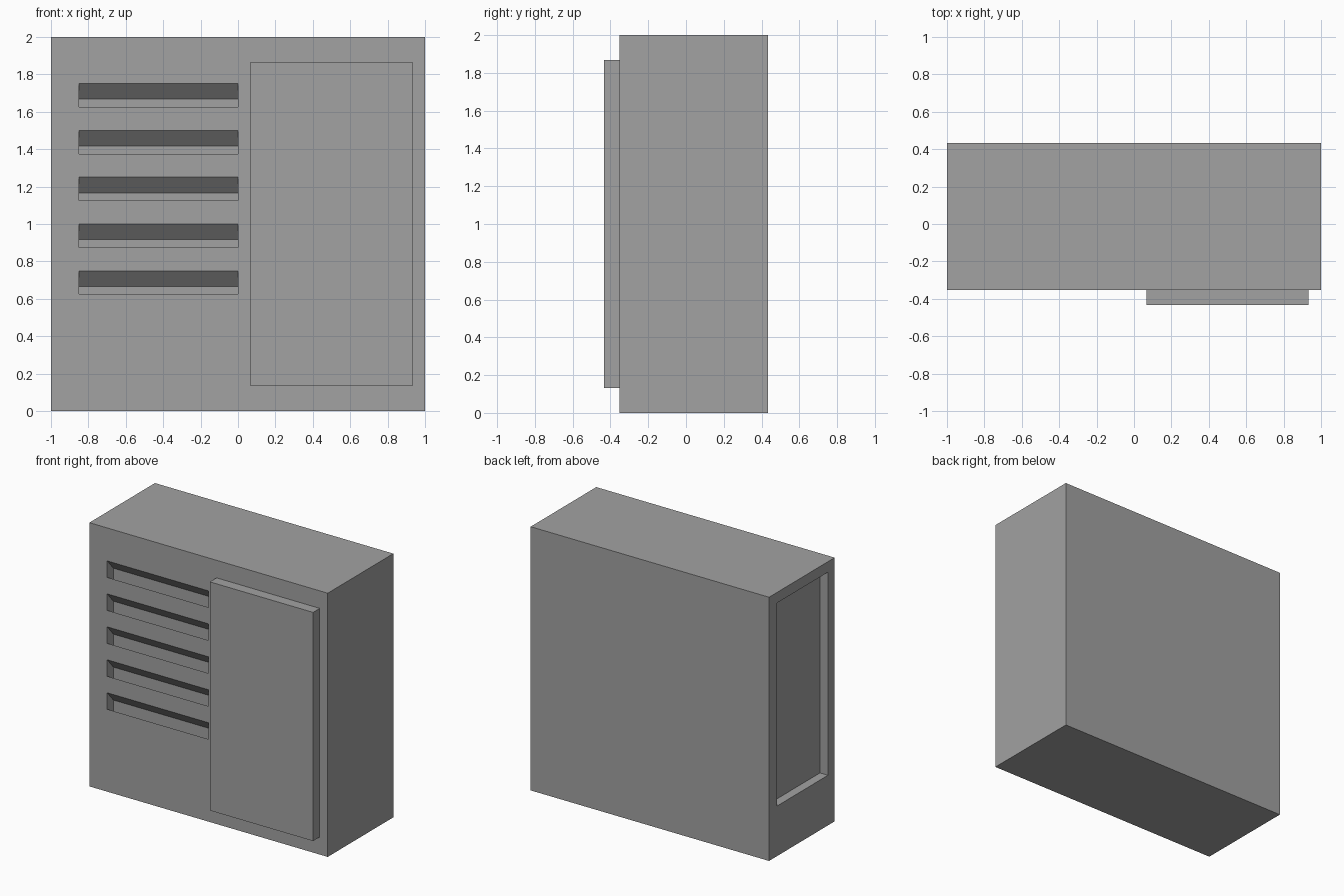
import bpy
import bmesh
from mathutils import Vector

old = bpy.data.objects.get("Cube")
if old:
    bpy.data.objects.remove(old, do_unlink=True)

# One flat material
grey = bpy.data.materials.new("plain_grey")
grey.use_nodes = True
colour = (0.36, 0.36, 0.36, 1)
grey.diffuse_color = colour
grey.node_tree.nodes["Principled BSDF"].inputs["Base Color"].default_value = colour

FRONT, BACK = -0.353, 0.433


def prism(name, x0, x1, profile):
    """Extrude a (y, z) profile along x."""
    bm = bmesh.new()
    face = bm.faces.new([bm.verts.new((x0, y, z)) for y, z in profile])
    ext = bmesh.ops.extrude_face_region(bm, geom=[face])
    moved = [g for g in ext["geom"] if isinstance(g, bmesh.types.BMVert)]
    bmesh.ops.translate(bm, verts=moved, vec=Vector((x1 - x0, 0, 0)))
    bmesh.ops.recalc_face_normals(bm, faces=bm.faces)
    mesh = bpy.data.meshes.new(name)
    bm.to_mesh(mesh)
    bm.free()
    mesh.materials.append(grey)
    obj = bpy.data.objects.new(name, mesh)
    bpy.context.collection.objects.link(obj)
    return obj


def box(name, x0, x1, y0, y1, z0, z1):
    return prism(name, x0, x1, [(y0, z0), (y1, z0), (y1, z1), (y0, z1)])


# Cabinet body and raised door panel
body = box("cabinet_body", -1, 1, FRONT, BACK, 0, 2)
box("door_panel", 0.067, 0.933, -0.433, FRONT, 0.133, 1.867)

# Shallow recess in the right side
cutters = [box("side_recess_cutter", -1.1, -0.933, -0.273, 0.335, 0.38, 1.92)]

# Five louvre slots sloping down into the body
depth, drop, height = 0.073, 0.083, 0.125
for i in range(5):
    top = 1.75 - 0.25 * i
    cutters.append(prism("louvre_cutter", -0.85, 0, [
        (FRONT - depth, top + drop),
        (FRONT + depth, top - drop),
        (FRONT + depth, top - drop - height),
        (FRONT - depth, top + drop - height),
    ]))

# Cut the body, then discard the cutters
for cutter in cutters:
    cutter.hide_render = True
    mod = body.modifiers.new("cut", "BOOLEAN")
    mod.operation = "DIFFERENCE"
    mod.solver = "EXACT"
    mod.object = cutter
depsgraph = bpy.context.evaluated_depsgraph_get()
cut_mesh = bpy.data.meshes.new_from_object(body.evaluated_get(depsgraph))
body.modifiers.clear()
body.data = cut_mesh
for cutter in cutters:
    bpy.data.objects.remove(cutter, do_unlink=True)
